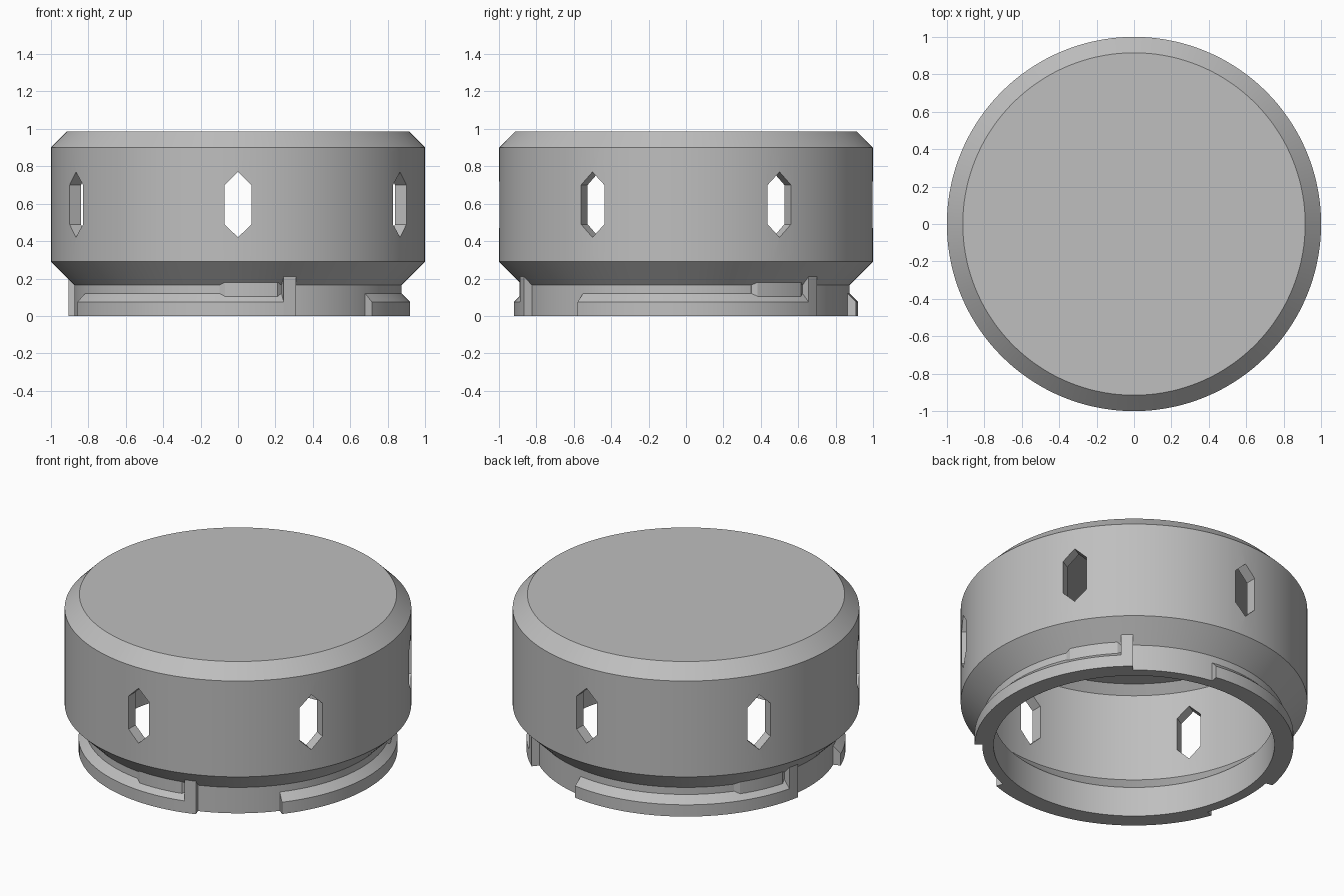
import bpy, bmesh
from math import radians, sin, cos
from mathutils import Matrix

SEGMENTS = 144

cube = bpy.data.objects.get("Cube")
if cube:
    bpy.data.objects.remove(cube, do_unlink=True)

grey = bpy.data.materials.new("grey plastic")
grey.use_nodes = True
COLOUR = (0.52, 0.52, 0.52, 1)
grey.diffuse_color = COLOUR
grey.node_tree.nodes["Principled BSDF"].inputs["Base Color"].default_value = COLOUR


def make_object(name, bm):
    bmesh.ops.recalc_face_normals(bm, faces=bm.faces)
    mesh = bpy.data.meshes.new(name)
    bm.to_mesh(mesh)
    bm.free()
    mesh.materials.append(grey)
    obj = bpy.data.objects.new(name, mesh)
    bpy.context.collection.objects.link(obj)
    return obj


def shade(obj):
    bpy.ops.object.select_all(action='DESELECT')
    obj.select_set(True)
    bpy.context.view_layer.objects.active = obj
    bpy.ops.object.shade_smooth_by_angle(angle=radians(25))


def sweep(bm, sections):
    """Bridge closed (radius, z) sections placed at angles, with end caps."""
    rings = [[bm.verts.new((r * cos(radians(a)), r * sin(radians(a)), z))
              for r, z in prof] for a, prof in sections]
    for p, q in zip(rings, rings[1:]):
        for i in range(len(p)):
            j = (i + 1) % len(p)
            bm.faces.new((p[i], p[j], q[j], q[i]))
    bm.faces.new(rings[0])
    bm.faces.new(rings[-1])


def arc(start, end, prof, steps):
    return [(start + (end - start) * i / steps, prof) for i in range(steps + 1)]


# Hollow cap body: outer wall up to the lid, then the inner wall
outer = [(0.875, 0), (0.875, 0.165), (1, 0.29), (1, 0.9), (0.915, 0.985)]
inner = [(0.88, 0.92), (0.93, 0.87), (0.93, 0.31), (0.81, 0.19), (0.81, 0)]
bm = bmesh.new()
rings = []
for r, z in outer + inner:
    rings.append(bmesh.ops.create_circle(
        bm, segments=SEGMENTS, radius=r, matrix=Matrix.Translation((0, 0, z)))["verts"])
n = len(rings)
for k in range(n):
    if k == len(outer) - 1:
        continue
    p, q = rings[k], rings[(k + 1) % n]
    for i in range(SEGMENTS):
        j = (i + 1) % SEGMENTS
        bm.faces.new((p[i], p[j], q[j], q[i]))
bm.faces.new(rings[len(outer) - 1])
bm.faces.new(rings[len(outer)])
body = make_object("cap_body", bm)

# Six pointed slots through the side wall
slot = [(0, 0.42), (0.072, 0.49), (0.072, 0.7), (0, 0.77), (-0.072, 0.7), (-0.072, 0.49)]
bm = bmesh.new()
for k in range(6):
    turn = Matrix.Rotation(radians(60 * k), 3, 'Z')
    near = [bm.verts.new(turn @ Matrix.Identity(3) @ bm_co)
            for bm_co in [Matrix.Translation((x, -0.75, z)).translation for x, z in slot]]
    face = bm.faces.new(near)
    out = bmesh.ops.extrude_face_region(bm, geom=[face])["geom"]
    moved = [v for v in out if isinstance(v, bmesh.types.BMVert)]
    bmesh.ops.translate(bm, verts=moved, vec=turn @ Matrix.Translation((0, -0.5, 0)).translation)
    if face.is_valid and len(face.edges[0].link_faces) > 2:
        bm.faces.remove(face)
cutter = make_object("slot_cutter", bm)
cutter.hide_render = True
cut = body.modifiers.new("slots", 'BOOLEAN')
cut.operation = 'DIFFERENCE'
cut.solver = 'EXACT'
cut.object = cutter
bpy.context.view_layer.objects.active = body
bpy.ops.object.modifier_apply(modifier="slots")
bpy.data.objects.remove(cutter, do_unlink=True)
shade(body)

# Three bayonet lugs: bevelled rail, locking bump and end stop
IN = 0.872
rail = [(IN, 0), (0.92, 0), (0.92, 0.075), (IN, 0.123)]
stop = [(IN, 0), (0.92, 0), (0.92, 0.21), (IN, 0.162)]
bump = [(IN, 0.09), (0.89, 0.09), (0.89, 0.18), (IN, 0.162)]
flat = [(IN, 0.09), (0.875, 0.09), (0.875, 0.165), (IN, 0.162)]
for k in range(3):
    start = -159 + 120 * k
    bm = bmesh.new()
    sweep(bm, arc(start, start + 84.4, rail, 36))
    sweep(bm, arc(start + 84.4, start + 88.7, stop, 2))
    sweep(bm, [(start + 62.5, flat)] + arc(start + 64.5, start + 82.8, bump, 8)
          + [(start + 84.3, flat)])
    shade(make_object(f"bayonet_lug_{k + 1}", bm))
